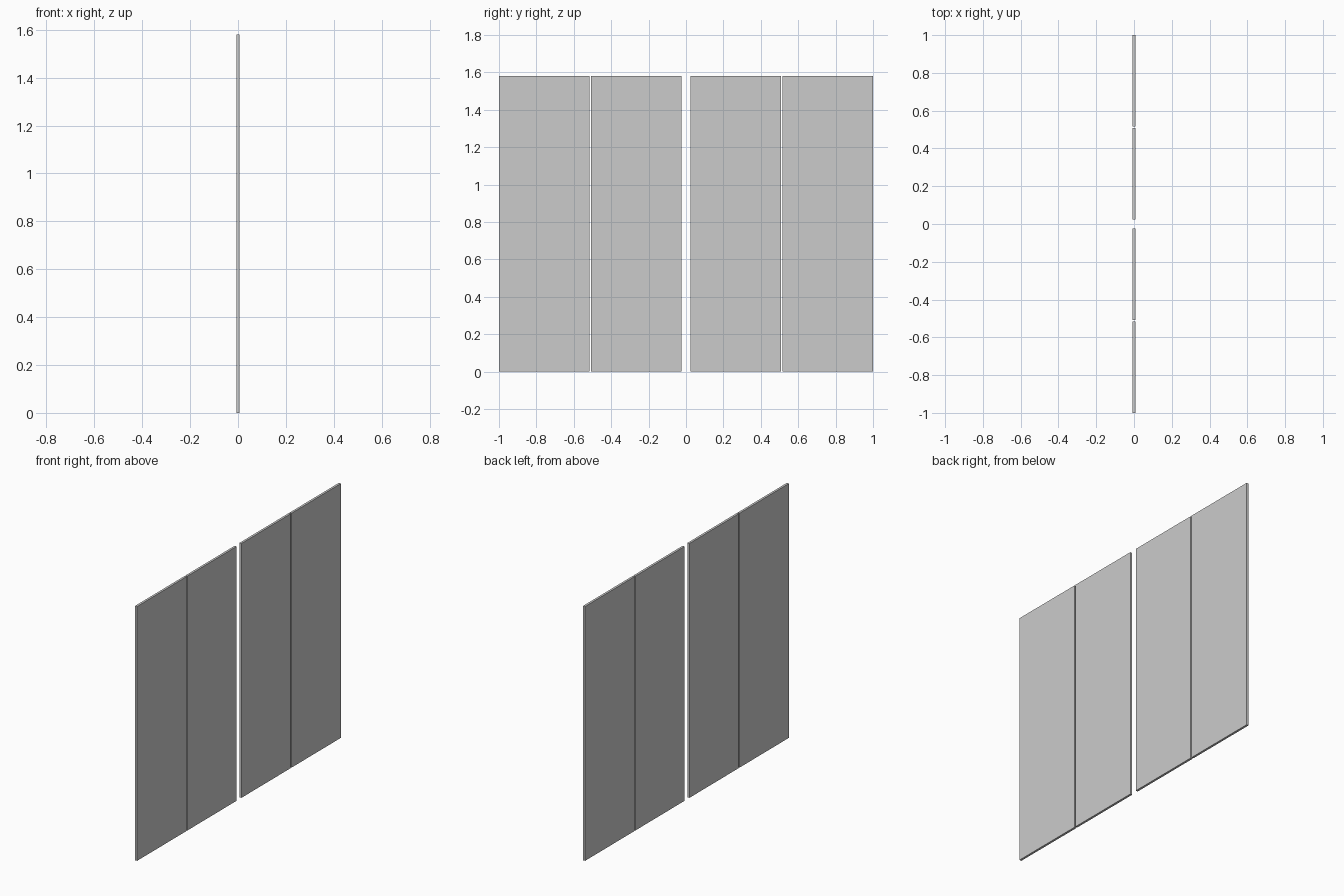
import bpy

if "Cube" in bpy.data.objects:
    bpy.data.objects.remove(bpy.data.objects["Cube"])

HEIGHT = 1.58
THICK = 0.014
# (inner, outer) distance of each panel's edges from the centre gap
SPANS = {"inner_panel": (0.024, 0.507), "outer_panel": (0.516, 1.0)}


def panel(name, y0, y1):
    bpy.ops.mesh.primitive_cube_add(size=1, location=(0, (y0 + y1) / 2, HEIGHT / 2))
    ob = bpy.context.object
    ob.name = name
    ob.scale = (THICK, abs(y1 - y0), HEIGHT)
    bpy.ops.object.transform_apply(location=False, rotation=False, scale=True)


# Two thin door panels on each side of the central gap
for side, sign in (("front", -1), ("back", 1)):
    for name, (a, b) in SPANS.items():
        panel(f"{side}_{name}", sign * a, sign * b)
